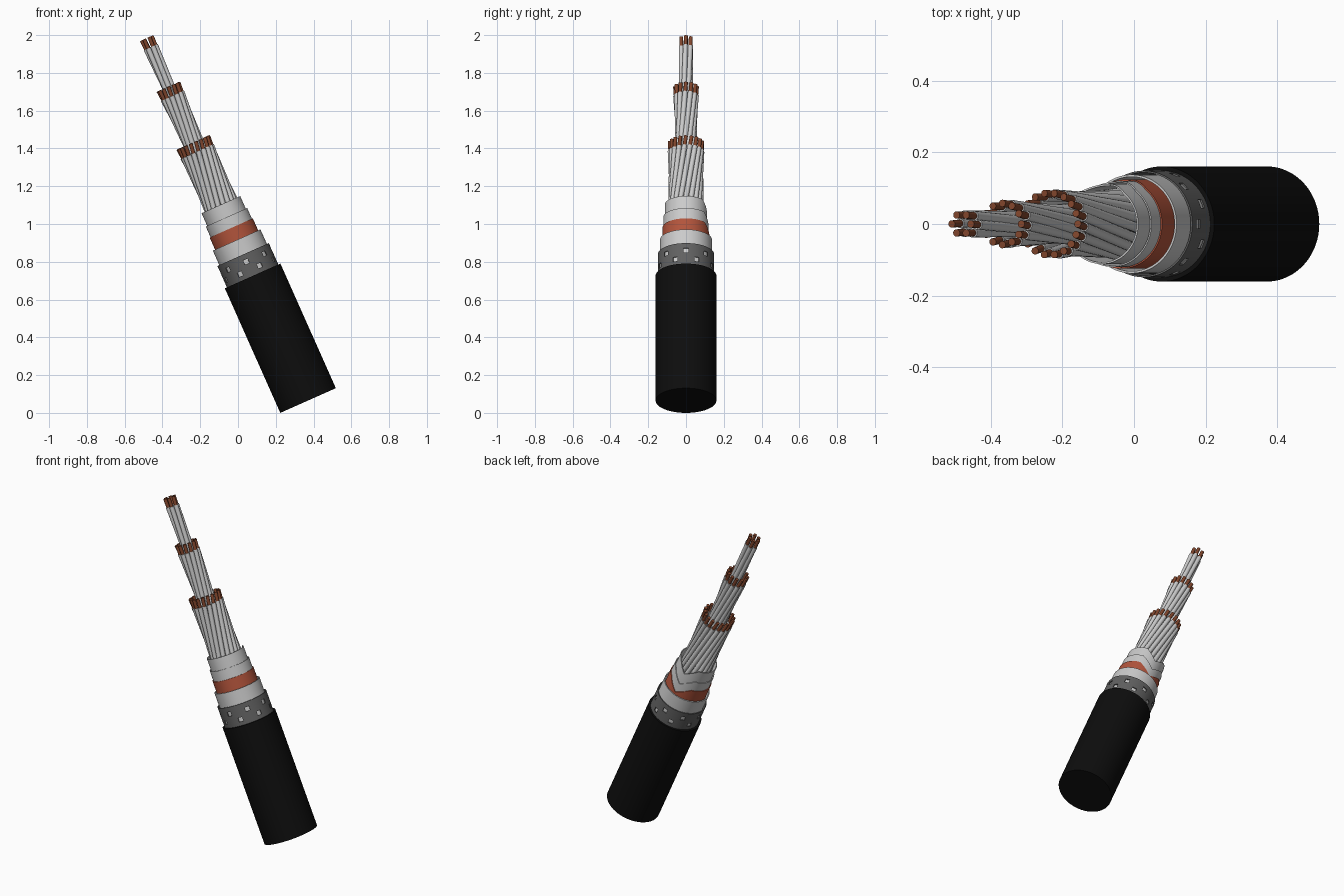
import bpy, bmesh
from math import sin, cos, pi, radians
from mathutils import Matrix, Vector

if "Cube" in bpy.data.objects:
    bpy.data.objects.remove(bpy.data.objects["Cube"])

# cable is built along local z, then tilted 24 degrees
TILT = Matrix.Translation((0.371, 0, 0.0655)) @ Matrix.Rotation(radians(-24), 4, 'Y')


def mat(name, r, g, b):
    m = bpy.data.materials.new(name)
    m.diffuse_color = (r, g, b, 1)
    m.use_nodes = True
    m.node_tree.nodes["Principled BSDF"].inputs["Base Color"].default_value = m.diffuse_color
    return m


BLACK = mat("black_rubber", 0.004, 0.004, 0.004)
DARK = mat("dark_tape", 0.12, 0.12, 0.12)
COPPER = mat("copper", 0.22, 0.06, 0.025)
ORANGE = mat("orange_tape", 0.45, 0.09, 0.045)


def finish(bm, name, material=None):
    bmesh.ops.recalc_face_normals(bm, faces=bm.faces)
    bm.transform(TILT)
    me = bpy.data.meshes.new(name)
    bm.to_mesh(me)
    bm.free()
    ob = bpy.data.objects.new(name, me)
    bpy.context.collection.objects.link(ob)
    if material:
        me.materials.append(material)
    bpy.ops.object.select_all(action='DESELECT')
    ob.select_set(True)
    bpy.context.view_layer.objects.active = ob
    bpy.ops.object.shade_smooth_by_angle(angle=radians(35))
    return ob


def rod(bm, a, b, r, sides):
    d = b - a
    m = Matrix.Translation((a + b) / 2) @ d.to_track_quat('Z', 'Y').to_matrix().to_4x4()
    bmesh.ops.create_cone(bm, cap_ends=True, segments=sides, radius1=r, radius2=r,
                          depth=d.length, matrix=m)


def sleeve(name, r, z_rows, wall, material=None, notch=0, hole=None, n=144):
    """Thin wrap; notch dips the top edge in a V at the back, hole(col,row) leaves openings."""
    bm = bmesh.new()
    walls = []
    for rad in (r, r - wall):
        rows = []
        for j, z in enumerate(z_rows):
            ring = []
            for i in range(n):
                a = 2 * pi * i / n
                dip = notch * max(0, 1 - abs(a - pi / 2) / radians(38)) if j == len(z_rows) - 1 else 0
                ring.append(bm.verts.new((rad * cos(a), rad * sin(a), z - dip)))
            rows.append(ring)
        walls.append(rows)
    out, inn = walls
    m = len(z_rows) - 1
    solid = lambda i, j: 0 <= j < m and not (hole and hole(i % n, j))
    for j in range(m):
        for i in range(n):
            if not solid(i, j):
                continue
            k = (i + 1) % n
            for w in walls:
                bm.faces.new((w[j][i], w[j][k], w[j + 1][k], w[j + 1][i]))
            # rims wherever the neighbouring cell is open
            for di, dj, p, q in ((0, -1, (j, i), (j, k)), (0, 1, (j + 1, i), (j + 1, k)),
                                 (-1, 0, (j, i), (j + 1, i)), (1, 0, (j, k), (j + 1, k))):
                if not solid(i + di, j + dj):
                    bm.faces.new((out[p[0]][p[1]], out[q[0]][q[1]],
                                  inn[q[0]][q[1]], inn[p[0]][p[1]]))
    return finish(bm, name, material)


def wire_layer(name, count, r, z0, z1, twist, bare=0.052):
    """Straight skewed wires forming a waisted bundle, with bare copper tips."""
    cover, core = bmesh.new(), bmesh.new()
    for i in range(count):
        a = 2 * pi * i / count
        top = Vector((r * cos(a), r * sin(a), z1))
        low = Vector((r * cos(a - twist), r * sin(a - twist), z0))
        cut = top.lerp(low, bare / (z1 - z0))
        rod(cover, low, cut, 0.0137, 16)
        rod(core, cut.lerp(low, 0.02), top, 0.0102, 16)
    finish(cover, name + "_insulation")
    finish(core, name + "_copper_tips", COPPER)


# outer jacket
bm = bmesh.new()
rod(bm, Vector((0, 0, 0)), Vector((0, 0, 0.722)), 0.161, 96)
finish(bm, "outer_jacket", BLACK)


# perforated screen: two staggered rows of square holes
def screen_hole(i, row):
    return (row == 3 and (i + 2) % 18 < 4) or (row == 1 and (i - 7) % 18 < 4)


sleeve("perforated_screen", 0.149, [0.71, 0.745, 0.770, 0.792, 0.817, 0.846], 0.005, DARK,
       hole=screen_hole)

# stepped wraps
sleeve("inner_sheath", 0.138, [0.71, 0.93], 0.006)
sleeve("orange_tape", 0.125, [0.71, 1.0], 0.004, ORANGE, notch=0.06)
sleeve("middle_wrap", 0.120, [0.71, 1.062], 0.004, notch=0.06)
sleeve("inner_wrap", 0.112, [0.71, 1.135], 0.005, notch=0.06)

# conductor layers
wire_layer("outer_wires", 18, 0.087, 1.03, 1.495, radians(52))
wire_layer("middle_wires", 12, 0.058, 1.10, 1.818, radians(85))
wire_layer("core_wires", 6, 0.029, 1.30, 2.10, radians(80))
